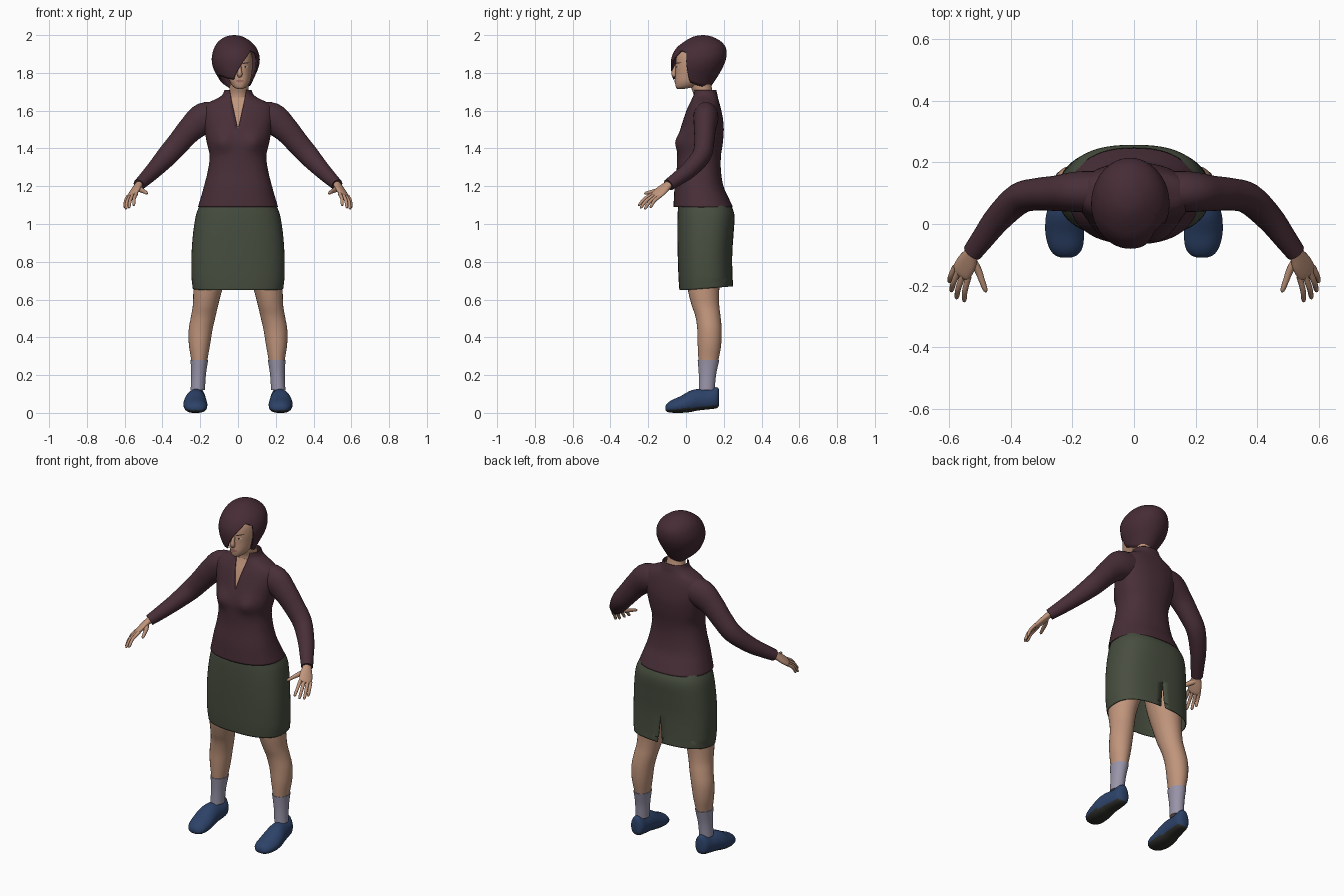
import bpy, bmesh, math
from mathutils import Vector

if "Cube" in bpy.data.objects:
    bpy.data.objects.remove(bpy.data.objects["Cube"])

def material(name, *rgb):
    m = bpy.data.materials.new(name)
    m.diffuse_color = (*rgb, 1)
    m.use_nodes = True
    m.node_tree.nodes["Principled BSDF"].inputs["Base Color"].default_value = m.diffuse_color
    return m

SKIN = material("skin", .53, .30, .20)
BLOUSE = material("plum_cloth", .066, .028, .039)
HAIR = material("plum_hair", .062, .025, .036)
SKIRT = material("moss_cloth", .064, .076, .05)
SOCK = material("lavender_knit", .32, .30, .40)
SHOE = material("navy_canvas", .026, .055, .14)
SOLE = material("dark_sole", .028, .03, .025)
LIPS = material("lip_rose", .36, .15, .12)
DARK = material("dark_brown", .03, .018, .015)
WHITE = material("eye_white", .6, .56, .52)

def power(v, p):
    return math.copysign(abs(v) ** p, v)

def dense(rows, k=4):
    """Catmull-Rom resampling of a table of rows."""
    rows, out = [tuple(r) for r in rows], []
    for i in range(len(rows) - 1):
        a, b, c, d = rows[max(i - 1, 0)], rows[i], rows[i + 1], rows[min(i + 2, len(rows) - 1)]
        for j in range(k):
            t = j / k
            out.append(tuple(.5 * (2 * q + (r - p) * t + (2 * p - 5 * q + 4 * r - s) * t * t
                                   + (3 * q - p - 3 * r + s) * t ** 3) for p, q, r, s in zip(a, b, c, d)))
    return out + [rows[-1]]

def at(rows, v):
    """Linear lookup on the first column, sorted upwards."""
    if v <= rows[0][0]:
        return rows[0]
    for a, b in zip(rows, rows[1:]):
        if v <= b[0]:
            t = (v - a[0]) / max(b[0] - a[0], 1e-9)
            return tuple(p + (q - p) * t for p, q in zip(a, b))
    return rows[-1]

def make(name, rings, mats, closed=True, caps=True, thick=0, sx=1):
    """Skin a list of point rings into one mesh object."""
    bm = bmesh.new()
    vs = [[bm.verts.new((p[0] * sx, p[1], p[2])) for p in r] for r in rings]
    n = len(vs[0])
    for a, b in zip(vs, vs[1:]):
        for i in range(n if closed else n - 1):
            j = (i + 1) % n
            bm.faces.new((a[i], a[j], b[j], b[i]))
    if caps:
        bm.faces.new(vs[0])
        bm.faces.new(vs[-1])
    bmesh.ops.remove_doubles(bm, verts=bm.verts, dist=1e-5)
    bmesh.ops.recalc_face_normals(bm, faces=bm.faces)
    me = bpy.data.meshes.new(name)
    bm.to_mesh(me)
    bm.free()
    for m in mats:
        me.materials.append(m)
    ob = bpy.data.objects.new(name, me)
    bpy.context.collection.objects.link(ob)
    if thick:
        s = ob.modifiers.new("thickness", "SOLIDIFY")
        s.thickness, s.offset = thick, -1
    return ob

def body(name, rows, mat, n=40, e=2.2, gap=None, start=0, caps=True, thick=0, sx=1):
    """Stack of rounded sections: z, centre x, half width, front y, back y."""
    rings = []
    for z, cx, rx, yf, yb in rows:
        w = gap(z) if gap else 0
        a = math.asin(min((w / rx) ** (e / 2), 1))
        ring = []
        for i in range(n + 1 if gap else n):
            t = start + a + (2 * math.pi - 2 * a) * i / n
            ring.append((cx + rx * power(math.sin(t), 2 / e),
                         (yf + yb) / 2 - (yb - yf) / 2 * power(math.cos(t), 2 / e), z))
        rings.append(ring)
    return make(name, rings, [mat], not gap, caps, thick, sx)

def tube(name, rows, mat, hint=(0, 1, 0), n=16, sx=1):
    """Limb along a path: x, y, z, half width along hint, half thickness."""
    pts, rings = [Vector(r[:3]) for r in rows], []
    for i, r in enumerate(rows):
        d = (pts[min(i + 1, len(pts) - 1)] - pts[max(i - 1, 0)]).normalized()
        u = Vector(hint)
        u = (u - d * u.dot(d)).normalized()
        v = d.cross(u)
        rings.append([pts[i] + u * r[3] * math.cos(2 * math.pi * k / n)
                      + v * r[4] * math.sin(2 * math.pi * k / n) for k in range(n)])
    return make(name, rings, [mat], sx=sx)

# Blouse: open neck at the front, soft bust
torso = dense([(1.09, 0, .212, -.066, .248), (1.14, 0, .197, -.064, .225), (1.20, 0, .18, -.06, .198),
               (1.28, 0, .16, -.05, .185), (1.36, 0, .15, -.047, .185), (1.43, 0, .165, -.046, .195),
               (1.50, 0, .178, -.03, .20), (1.56, 0, .188, -.012, .195), (1.61, 0, .185, .006, .185),
               (1.64, 0, .16, .02, .177), (1.665, 0, .11, .03, .17), (1.685, 0, .082, .035, .166),
               (1.71, 0, .072, .035, .16)])

def neckline(z):
    return max(0, (z - 1.50) * .22)

def bust(ob):
    for v in ob.data.vertices:
        x, y, z = v.co
        if y < .06:
            v.co.y -= .022 * math.exp(-((abs(x) - .085) / .045) ** 2 - ((z - 1.435) / .05) ** 2)

bust(body("blouse", torso, BLOUSE, 56, 2.3, neckline, caps=False, thick=.005))
chest = [(z, c, rx - .01, yf + .008, yb - .01) for z, c, rx, yf, yb in torso if 1.47 < z < 1.675]
bust(body("chest", chest, SKIN, 40, 2.3))
body("neck", dense([(1.60, 0, .07, .03, .16), (1.68, .003, .055, .04, .145),
                    (1.73, .006, .05, .025, .135), (1.80, .008, .05, .02, .13)]), SKIN, 24, 2)

# Skirt: slit at the back hem
skirt = dense([(.65, 0, .24, -.035, .25), (.72, 0, .246, -.04, .246), (.84, 0, .246, -.044, .245),
               (.95, 0, .238, -.046, .252), (1.04, 0, .224, -.045, .257), (1.09, 0, .207, -.042, .242),
               (1.14, 0, .185, -.04, .21)], 5)
ob = body("skirt", skirt, SKIRT, 56, 2.5, lambda z: max(0, (.82 - z) * .09), math.pi, False, .005)
for v in ob.data.vertices:
    if v.co.z < .7:
        v.co.z += max(0, v.co.y) * .08

leg = dense([(.12, .213, .034, .072, .148), (.20, .209, .035, .072, .155), (.28, .205, .043, .066, .172),
             (.36, .204, .056, .062, .186), (.44, .198, .063, .06, .189), (.51, .184, .065, .05, .183),
             (.57, .172, .067, .03, .176), (.65, .16, .076, .01, .176), (.78, .135, .092, -.01, .19),
             (.92, .105, .095, -.01, .20)])
sock = [(z, c, rx + .004, yf - .004, yb + .004) for z, c, rx, yf, yb in leg if z < .285]
shoe = dense([(-.109, .221, .016, .016, .034), (-.10, .221, .038, .006, .05), (-.075, .222, .055, .001, .068),
              (-.03, .225, .063, .0, .088), (.02, .226, .061, .004, .116), (.06, .223, .055, .012, .126),
              (.11, .218, .049, .018, .125), (.15, .215, .043, .022, .135), (.168, .214, .033, .028, .134),
              (.176, .214, .016, .045, .12)])
tips = [(.553, -.253, 1.098), (.578, -.243, 1.085), (.595, -.22, 1.079), (.601, -.19, 1.087)]
knuckles = [(.538, -.172, 1.162), (.556, -.167, 1.154), (.571, -.155, 1.148), (.581, -.139, 1.147)]
across = (.035, .03, -.018)

for side, sx in (("left", 1), ("right", -1)):
    # Legs, socks and shoes
    body(side + "_leg", leg, SKIN, 28, 2, sx=sx)
    body(side + "_sock", sock, SOCK, 28, 2, sx=sx)
    rings = []
    for y, cx, hw, zb, zt in shoe:
        ring = []
        for i in range(28):
            c, s = math.cos(math.tau * i / 28), math.sin(math.tau * i / 28)
            ring.append((cx + hw * power(c, .75) * (1 - .3 * max(0, s)), y,
                         (zb + zt) / 2 + (zt - zb) / 2 * power(s, .8)))
        rings.append(ring)
    ob = make(side + "_shoe", rings, [SHOE, SOLE], sx=sx)
    for p in ob.data.polygons:
        p.material_index = int(p.normal.z < -.5)
    # Sleeves
    tube(side + "_sleeve", dense([(.10, .105, 1.572, .066, .072), (.18, .105, 1.558, .066, .084),
                                  (.25, .10, 1.503, .058, .069), (.31, .097, 1.435, .053, .061),
                                  (.372, .083, 1.364, .05, .056), (.44, .02, 1.29, .045, .045),
                                  (.49, -.045, 1.24, .038, .037), (.525, -.092, 1.207, .033, .031)]),
         BLOUSE, n=28, sx=sx)
    # Hands
    tube(side + "_palm", dense([(.512, -.075, 1.221, .022, .021), (.528, -.098, 1.204, .026, .018),
                                (.544, -.128, 1.179, .036, .017), (.560, -.156, 1.155, .036, .014),
                                (.565, -.167, 1.147, .029, .008)]), SKIN, across, 20, sx)
    for finger, k, t in zip(("index", "middle", "ring", "little"), knuckles, tips):
        k, t = Vector(k), Vector(t)
        m = k.lerp(t, .5) + Vector((.004, -.004, .005))
        tube(f"{side}_{finger}_finger", dense([(*k, .010, .010), (*m, .009, .009),
                                               (*k.lerp(t, .9), .0075, .0075), (*t, .003, .003)]),
             SKIN, across, 10, sx)
    tube(side + "_thumb", dense([(.532, -.11, 1.19, .016, .014), (.508, -.148, 1.178, .013, .012),
                                 (.494, -.185, 1.17, .010, .010), (.484, -.212, 1.163, .008, .008),
                                 (.481, -.221, 1.159, .003, .003)]), SKIN, across, 12, sx)

# Head
head = dense([(1.716, .01, .016, -.047, -.005), (1.726, .01, .035, -.054, .04), (1.755, .01, .054, -.058, .10),
              (1.80, .008, .066, -.056, .15), (1.85, .005, .073, -.055, .175), (1.90, .0, .072, -.045, .175),
              (1.95, -.005, .05, .0, .14)])
body("head", head, SKIN, 36, 2.2)
tube("nose", dense([(.009, -.05, 1.845, .008, .006), (.009, -.060, 1.82, .009, .010),
                    (.009, -.065, 1.795, .014, .013), (.009, -.058, 1.782, .011, .010)]),
     SKIN, (1, 0, 0), 14)

def patch(name, cx, cz, rx, rz, mat, lift=.002, tilt=0):
    """Thin oval laid on the front of the face."""
    rings = []
    for f in (1, .5, .02):
        ring = []
        for i in range(18):
            dx = f * rx * math.cos(math.tau * i / 18)
            x, z = cx + dx, cz + f * rz * math.sin(math.tau * i / 18) + tilt * dx
            _, c, r, yf, yb = at(head, z)
            drop = (1 - min(abs((x - c) / r), 1) ** 2.2) ** (1 / 2.2)
            ring.append((x, (yf + yb) / 2 - (yb - yf) / 2 * drop - lift, z))
        rings.append(ring)
    ob = make(name, rings, [mat])
    for p in ob.data.polygons:
        if p.normal.y > 0:
            p.flip()

for side, s in (("left", 1), ("right", -1)):
    patch(side + "_eye", .008 + s * .031, 1.832, .013, .005, WHITE)
    patch(side + "_iris", .008 + s * .031, 1.832, .005, .005, DARK, .003)
    patch(side + "_brow", .008 + s * .033, 1.852, .019, .003, DARK, .002, s * .12)
patch("lips", .01, 1.757, .022, .007, LIPS)

# Hair: bob with a swept fringe; hem height follows the angle around the head
bob = dense([(1.71, -.002, .062, -.045, .12), (1.74, -.006, .076, -.06, .14), (1.78, -.01, .098, -.073, .167),
             (1.83, -.012, .121, -.08, .195), (1.88, -.012, .127, -.077, .213), (1.93, -.014, .113, -.052, .212),
             (1.965, -.018, .087, -.01, .187), (1.988, -.02, .053, .03, .148), (1.997, -.02, .027, .06, .118),
             (2.0, -.02, .0, .09, .09)], 6)
hem = [(0, 1.795), (20, 1.865), (42, 1.92), (60, 1.905), (68, 1.82), (78, 1.75), (100, 1.735), (140, 1.72),
       (180, 1.715), (220, 1.72), (260, 1.75), (300, 1.785), (335, 1.767), (352, 1.765), (360, 1.795)]
N, STEPS, rings = 90, 28, []
for j in range(STEPS + 1):
    ring = []
    for i in range(N):
        t = math.tau * i / N
        z = 2 - (2 - at(hem, 360 * i / N)[1]) * (j / STEPS) ** 1.8
        _, cx, rx, yf, yb = at(bob, z)
        ring.append((cx + rx * math.sin(t), (yf + yb) / 2 - (yb - yf) / 2 * math.cos(t), z))
    rings.append(ring)
make("hair", rings, [HAIR], caps=False, thick=.008)

# Smooth shading with crisp rims
for ob in bpy.context.collection.objects:
    ob.select_set(True)
    bpy.context.view_layer.objects.active = ob
bpy.ops.object.shade_smooth_by_angle(angle=math.radians(45))
